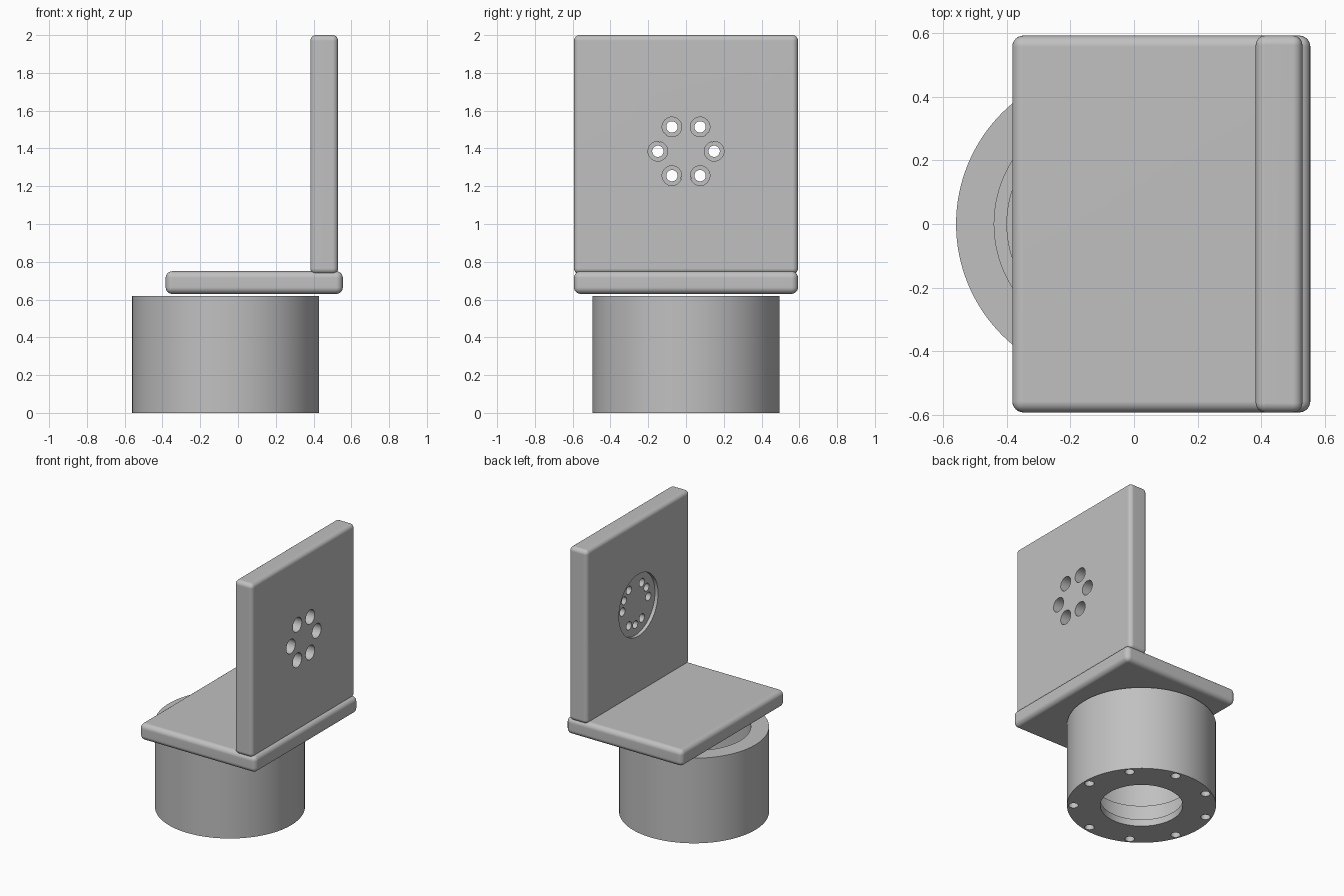
import bpy
import bmesh
import math
from mathutils import Matrix, Vector

if "Cube" in bpy.data.objects:
    bpy.data.objects.remove(bpy.data.objects["Cube"])

grey = bpy.data.materials.new("plain_grey")
grey.diffuse_color = (0.53, 0.53, 0.53, 1)
grey.use_nodes = True
grey.node_tree.nodes["Principled BSDF"].inputs["Base Color"].default_value = grey.diffuse_color


def make_object(name, bm):
    bmesh.ops.recalc_face_normals(bm, faces=bm.faces[:])
    mesh = bpy.data.meshes.new(name)
    bm.to_mesh(mesh)
    bm.free()
    obj = bpy.data.objects.new(name, mesh)
    bpy.context.collection.objects.link(obj)
    mesh.materials.append(grey)
    return obj


def activate(obj):
    bpy.ops.object.select_all(action='DESELECT')
    obj.select_set(True)
    bpy.context.view_layer.objects.active = obj


def rounded_slab(name, lo, hi, radius):
    bm = bmesh.new()
    bmesh.ops.create_cube(bm, size=1)
    lo, hi = Vector(lo), Vector(hi)
    for v in bm.verts:
        v.co = Vector([lo[i] + (v.co[i] + 0.5) * (hi[i] - lo[i]) for i in range(3)])
    bmesh.ops.bevel(bm, geom=bm.edges[:], offset=radius, segments=6,
                    profile=0.5, affect='EDGES')
    return make_object(name, bm)


def lathe(name, profile, centre_x, sides=128):
    # closed (radius, height) outline turned around a vertical axis
    bm = bmesh.new()
    rings = []
    for i in range(sides):
        a = math.tau * i / sides
        rings.append([bm.verts.new((centre_x + r * math.cos(a), r * math.sin(a), z))
                      for r, z in profile])
    n = len(profile)
    for i in range(sides):
        p, q = rings[i], rings[(i + 1) % sides]
        for j in range(n):
            k = (j + 1) % n
            bm.faces.new((p[j], q[j], q[k], p[k]))
    return make_object(name, bm)


def drill(target, holes, radius, axis, start, end, sides=32):
    # cut round holes along x or z; holes are positions in the other two axes
    bm = bmesh.new()
    mid = (start + end) / 2
    for u, v in holes:
        if axis == 'X':
            m = Matrix.Translation((mid, u, v)) @ Matrix.Rotation(math.pi / 2, 4, 'Y')
        else:
            m = Matrix.Translation((u, v, mid))
        bmesh.ops.create_cone(bm, cap_ends=True, segments=sides, radius1=radius,
                              radius2=radius, depth=abs(end - start), matrix=m)
    cutter = make_object("hole_cutter", bm)
    cutter.hide_render = True
    mod = target.modifiers.new("holes", 'BOOLEAN')
    mod.operation = 'DIFFERENCE'
    mod.solver = 'EXACT'
    mod.object = cutter
    activate(target)
    bpy.ops.object.modifier_apply(modifier=mod.name)
    bpy.data.objects.remove(cutter, do_unlink=True)


def circle(cu, cv, radius, degrees):
    return [(cu + radius * math.cos(math.radians(d)),
             cv + radius * math.sin(math.radians(d))) for d in degrees]


# Hollow round base with a stepped bore
BASE_X = -0.065
base = lathe("round_base", [(0.495, 0), (0.495, 0.62), (0.375, 0.62), (0.375, 0.19),
                            (0.335, 0.19), (0.335, 0.05), (0.274, 0.05), (0.274, 0)],
             BASE_X)

# Nine blind screw holes in the underside
drill(base, circle(BASE_X, 0, 0.452, range(0, 360, 40)), 0.032, 'Z', -0.05, 0.12)

# Horizontal plate
plate = rounded_slab("horizontal_plate", (-0.383, -0.593, 0.63), (0.555, 0.593, 0.75), 0.035)

# Upright panel
panel = rounded_slab("upright_panel", (0.383, -0.593, 0.735), (0.53, 0.593, 2.0), 0.03)
HOLE_Z = 1.385

# Shallow round recess on the inner face
drill(panel, [(0, HOLE_Z)], 0.225, 'X', 0.3, 0.408, 96)
# Six through holes, counterbored from the outer face
bolts = circle(0, HOLE_Z, 0.149, range(0, 360, 60))
drill(panel, bolts, 0.052, 'X', 0.45, 0.6)
drill(panel, bolts, 0.03, 'X', 0.35, 0.6)
# Three blind pin holes between them, inside the recess
drill(panel, circle(0, HOLE_Z, 0.149, (30, 150, 270)), 0.028, 'X', 0.35, 0.46)

# Smooth rounded surfaces, crisp hole rims
for obj in (base, plate, panel):
    activate(obj)
    bpy.ops.object.shade_smooth_by_angle(angle=math.radians(30))
    weighted = obj.modifiers.new("even_shading", 'WEIGHTED_NORMAL')
    weighted.keep_sharp = True
